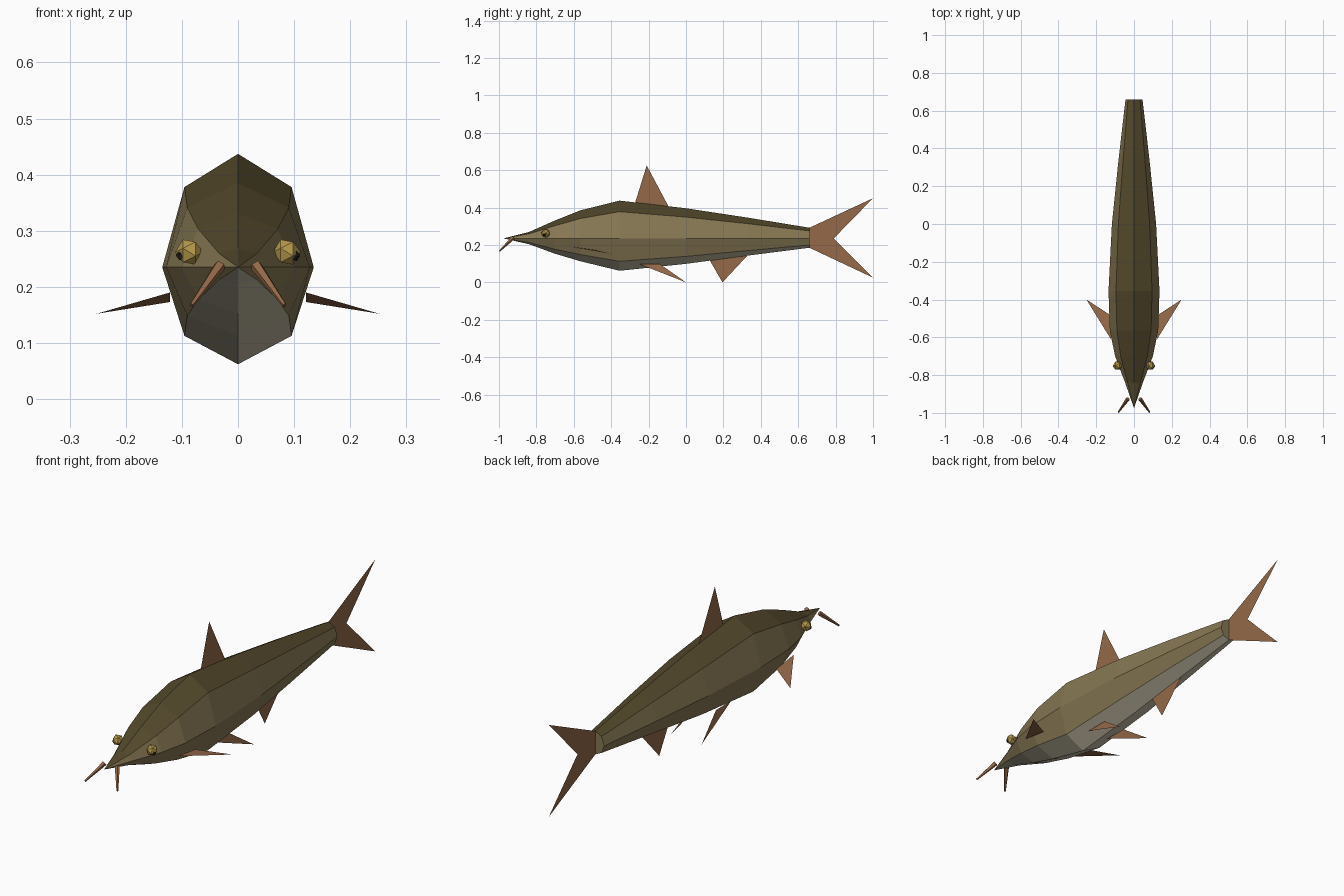
import bpy, bmesh, math
from mathutils import Vector, Matrix

if "Cube" in bpy.data.objects:
    bpy.data.objects.remove(bpy.data.objects["Cube"])


def material(name, r, g, b):
    lin = [((c / 255 + 0.055) / 1.055) ** 2.4 for c in (r, g, b)]
    m = bpy.data.materials.new(name)
    m.diffuse_color = (*lin, 1)
    m.use_nodes = True
    m.node_tree.nodes["Principled BSDF"].inputs["Base Color"].default_value = m.diffuse_color
    return m


BACK = material("dark olive back", 83, 72, 43)
FLANK = material("olive flank", 134, 119, 83)
BELLY = material("pale grey belly", 197, 189, 165)
FIN = material("brown fin", 148, 105, 72)
GOLD = material("gold eye", 184, 154, 76)
DARK = material("dark pupil", 42, 35, 28)


def finish(name, bm, mats):
    me = bpy.data.meshes.new(name)
    bm.to_mesh(me)
    bm.free()
    for m in mats:
        me.materials.append(m)
    ob = bpy.data.objects.new(name, me)
    bpy.context.collection.objects.link(ob)
    return ob


# Body: octagonal rings lofted from the nose point to the tail root
MID = 0.235
# y, half width, height above the midline, depth below it
rings = [(-0.84, 0.047, 0.034, 0.031), (-0.70, 0.1, 0.096, 0.082),
         (-0.565, 0.128, 0.15, 0.122), (-0.355, 0.135, 0.202, 0.173),
         (0.0, 0.117, 0.161, 0.136), (0.33, 0.083, 0.111, 0.092),
         (0.66, 0.045, 0.057, 0.05)]
bm = bmesh.new()
nose = bm.verts.new((0, -0.975, MID))
loops = []
for y, w, up, down in rings:
    loop = []
    for i in range(8):
        a = math.pi / 2 - i * math.pi / 4
        s = math.sin(a)
        loop.append(bm.verts.new((w * math.cos(a), y, MID + s * (up if s > 0 else down))))
    loops.append(loop)
strip_colour = [0, 1, 1, 2, 2, 1, 1, 0]      # back, flanks, belly around the ring
for i in range(8):
    j = (i + 1) % 8
    bm.faces.new((nose, loops[0][i], loops[0][j])).material_index = strip_colour[i]
    for a, b in zip(loops, loops[1:]):
        bm.faces.new((a[i], b[i], b[j], a[j])).material_index = strip_colour[i]
bm.faces.new(loops[-1]).material_index = 1
bmesh.ops.recalc_face_normals(bm, faces=bm.faces)
finish("body", bm, [BACK, FLANK, BELLY])


# Fins: flat sheets
def fin(name, *polys):
    bm = bmesh.new()
    for p in polys:
        bm.faces.new([bm.verts.new(c) for c in p])
    bmesh.ops.remove_doubles(bm, verts=bm.verts, dist=1e-4)
    finish(name, bm, [FIN])


fin("dorsal_fin", [(0, -0.28, 0.40), (0, -0.21, 0.625), (0, -0.085, 0.39)])
fin("anal_fin", [(0, 0.12, 0.13), (0, 0.195, 0), (0, 0.33, 0.145)])
fin("tail_fin",
    [(0, 0.66, 0.292), (0, 1, 0.45), (0, 0.79, MID), (0, 0.66, MID)],
    [(0, 0.66, MID), (0, 0.79, MID), (0, 1, 0.025), (0, 0.66, 0.185)])

for side, s in (("right", 1), ("left", -1)):
    fin(side + "_pectoral_fin",
        [(s * 0.121, -0.612, 0.190), (s * 0.252, -0.4, 0.152), (s * 0.121, -0.485, 0.173)])
    fin(side + "_pelvic_fin",
        [(s * 0.055, -0.25, 0.098), (s * 0.08, 0, 0), (s * 0.055, -0.14, 0.098)])

    # Eye with pupil, poles pointing outward
    for name, mat, r, c in (("eye", GOLD, 0.025, (0.087, -0.75, 0.262)),
                            ("pupil", DARK, 0.011, (0.1, -0.755, 0.256))):
        bm = bmesh.new()
        bmesh.ops.create_icosphere(bm, subdivisions=1, radius=r)
        turn = Matrix.Rotation(s * math.pi / 2, 4, 'Y')
        bmesh.ops.transform(bm, verts=bm.verts,
                            matrix=Matrix.Translation((s * c[0], c[1], c[2])) @ turn)
        finish(side + "_" + name, bm, [mat])

    # Whisker: tapered stick beside the mouth
    a, b = Vector((s * 0.032, -0.925, 0.238)), Vector((s * 0.083, -0.997, 0.167))
    bm = bmesh.new()
    bmesh.ops.create_cone(bm, cap_ends=True, segments=5, radius1=0.011,
                          radius2=0.004, depth=(b - a).length)
    ob = finish(side + "_whisker", bm, [FIN])
    ob.location = (a + b) / 2
    ob.rotation_euler = (b - a).to_track_quat('Z', 'Y').to_euler()
